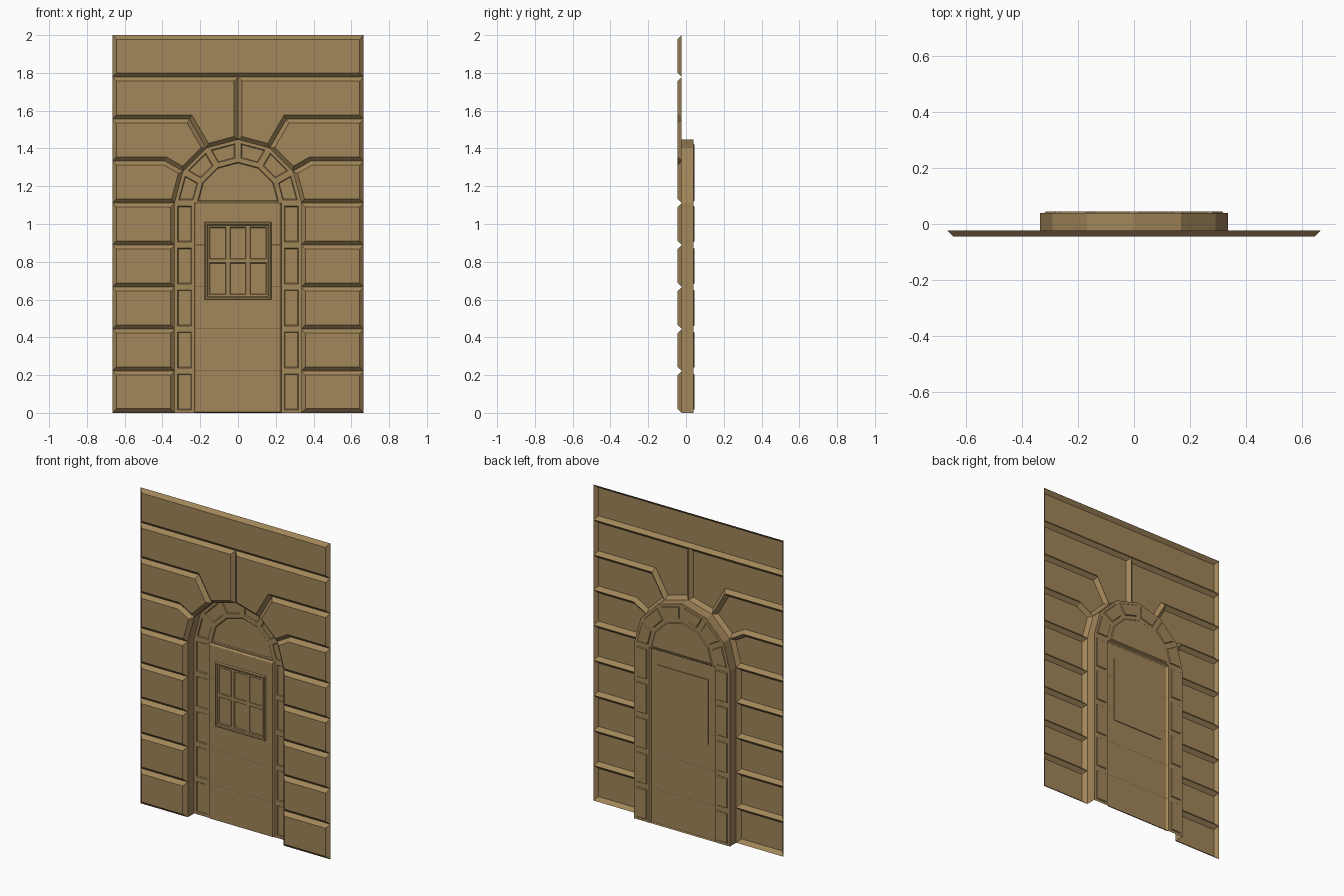
import bpy, bmesh, math

if "Cube" in bpy.data.objects:
    bpy.data.objects.remove(bpy.data.objects["Cube"])

H = 2 / 9            # course height
W, R, RI = 0.665, 0.335, 0.225   # half wall width, outer and inner arch radius
SP = 5 * H           # springing height
Y_WALL, Y_FRAME, Y_DOOR = -0.023, 0.040, 0.029

mat = bpy.data.materials.new("sandstone")
mat.diffuse_color = (0.36, 0.238, 0.102, 1)
mat.use_nodes = True
mat.node_tree.nodes["Principled BSDF"].inputs["Base Color"].default_value = mat.diffuse_color


def arc(r, deg):
    a = math.radians(deg)
    return (r * math.cos(a), SP + r * math.sin(a))


def rect(x0, x1, z0, z1):
    return [(x0, z0), (x1, z0), (x1, z1), (x0, z1)]


def mirrored(pts):
    return [(-x, z) for x, z in reversed(pts)]


def both(polys):
    return polys + [mirrored(p) for p in polys]


def finish(name, bm):
    me = bpy.data.meshes.new(name)
    bm.to_mesh(me)
    bm.free()
    me.materials.append(mat)
    ob = bpy.data.objects.new(name, me)
    bpy.context.collection.objects.link(ob)


def panels(name, polys, y, insets, weld=False):
    """Front-facing polygons, each inset in steps of (thickness, forward depth)."""
    bm = bmesh.new()
    for p in polys:
        f = bm.faces.new([bm.verts.new((x, y, z)) for x, z in p])
        f.normal_update()
        for t, d in insets:
            bmesh.ops.inset_individual(bm, faces=[f], thickness=t, depth=d,
                                       use_even_offset=True)
    if weld:
        bmesh.ops.remove_doubles(bm, verts=bm.verts, dist=0.0005)
    finish(name, bm)


def loft(name, path_a, ya, path_b, yb, closed=False):
    """Ribbon between two front-view paths at different depths."""
    bm = bmesh.new()
    a = [bm.verts.new((x, ya, z)) for x, z in path_a]
    b = [bm.verts.new((x, yb, z)) for x, z in path_b]
    n = len(a)
    for i in range(n if closed else n - 1):
        k = (i + 1) % n
        bm.faces.new((a[i], a[k], b[k], b[i]))
    finish(name, bm)


# Rusticated wall stones: plain courses, then stones with radial joints at the arch
t60 = math.tan(math.radians(60))
j30 = ((6 * H - SP) * t60, 6 * H)
j60 = ((7 * H - SP) / t60, 7 * H)
side = [rect(R, W, i * H, (i + 1) * H) for i in range(5)]
side.append([arc(R, 0), (W, SP), (W, 6 * H), j30, arc(R, 30)])
side.append([arc(R, 30), j30, (W, 6 * H), (W, 7 * H), j60, arc(R, 60)])
side.append([arc(R, 60), j60, (W, 7 * H), (W, 8 * H), (0, 8 * H), arc(R, 90)])
panels("wall_stones", both(side) + [rect(-W, W, 8 * H, 2)], Y_WALL, [(0.022, 0.022)])

# Deep reveal around the opening
outline = [(R, 0)] + [arc(R, a) for a in range(0, 181, 30)] + [(-R, 0)]
loft("arch_reveal", outline, Y_WALL, outline, Y_FRAME)

# Door frame blocks with sunk panels
frame = [rect(0.23, R, i * H, (i + 1) * H) for i in range(5)]
frame += [[arc(RI, a), arc(R, a), arc(R, a + 30), arc(RI, a + 30)] for a in (0, 30, 60)]
panels("frame_panels", both(frame), Y_FRAME, [(0.016, 0), (0.004, -0.005)], weld=True)

# Sunk half-round panel over the door
panels("arch_panel", [[arc(RI, a) for a in range(0, 181, 30)]], Y_FRAME,
       [(0.008, 0), (0.005, -0.005)])

# Door: sloped edge rising from the frame, then five boards
dx, e = 0.23, 0.008
loft("door_edge", rect(-dx, dx, 0, SP), Y_FRAME,
     rect(e - dx, dx - e, 0.004, SP - e), Y_DOOR, closed=True)
levels = [0.004, H, 2 * H, 3 * H, 4 * H, SP - e]
panels("door_boards", [rect(e - dx, dx - e, levels[i], levels[i + 1]) for i in range(5)],
       Y_DOOR, [(0.0015, 0.001)])

# Window: raised border around a sunk field with two rows of three panes
wx, z0, z1 = 0.177, 0.60, 1.01
panels("window_back", [rect(-wx, wx, z0, z1)], Y_DOOR + 0.004, [])
loft("window_sides", rect(-wx, wx, z0, z1), Y_DOOR + 0.004,
     rect(-wx, wx, z0, z1), Y_DOOR - 0.005, closed=True)
b, c, d = 0.004, 0.012, 0.017     # steps in from the outer edge
ring = [rect(s - wx, wx - s, z0 + s, z1 - s) for s in (0, b, c, d)]
y_lip, y_field = Y_DOOR - 0.011, Y_DOOR - 0.006
loft("window_outer_slope", ring[0], Y_DOOR - 0.005, ring[1], y_lip, closed=True)
loft("window_lip", ring[1], y_lip, ring[2], y_lip, closed=True)
loft("window_inner_slope", ring[2], y_lip, ring[3], y_field, closed=True)
fx = wx - d
xs = [-fx, -fx / 3, fx / 3, fx]
zs = [z0 + d, (z0 + z1) / 2, z1 - d]
cells = [rect(xs[i], xs[i + 1], zs[j], zs[j + 1]) for i in range(3) for j in range(2)]
panels("window_panes", cells, y_field, [(0.010, 0), (0.003, -0.003)], weld=True)
